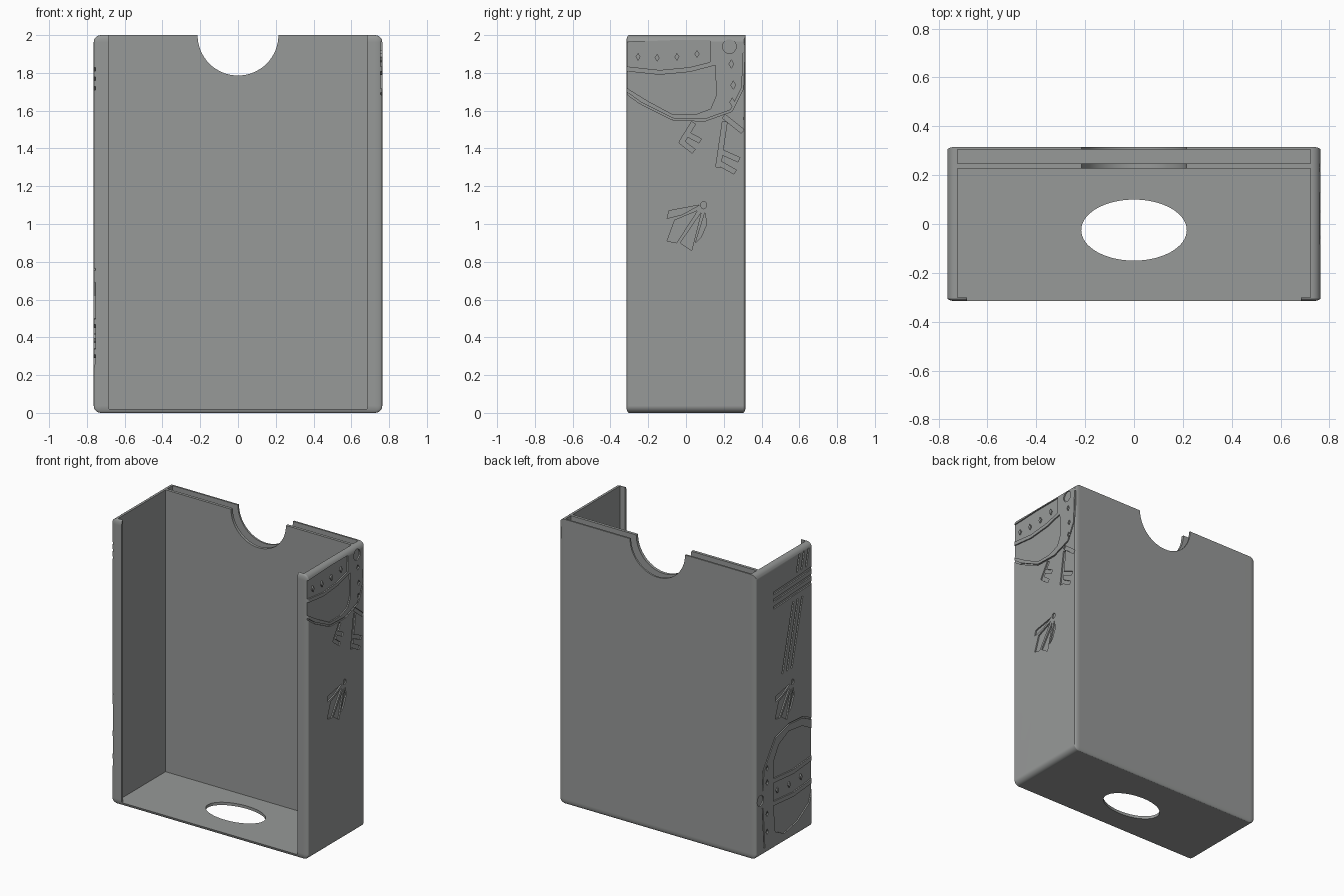
import bpy, bmesh, math
from mathutils import Vector, Matrix

if "Cube" in bpy.data.objects:
    bpy.data.objects.remove(bpy.data.objects["Cube"])

grey = bpy.data.materials.new("plain grey")
grey.use_nodes = True
GREY = (0.31, 0.32, 0.315, 1)
grey.diffuse_color = GREY
grey.node_tree.nodes["Principled BSDF"].inputs["Base Color"].default_value = GREY

HALF_X, HALF_Y, HEIGHT = 0.764, 0.316, 2.0
DEPTH = 0.009          # carving depth


def make_object(name, bm):
    bmesh.ops.recalc_face_normals(bm, faces=bm.faces[:])
    mesh = bpy.data.meshes.new(name)
    bm.to_mesh(mesh)
    bm.free()
    mesh.materials.append(grey)
    obj = bpy.data.objects.new(name, mesh)
    bpy.context.collection.objects.link(obj)
    return obj


def box(name, lo, hi):
    bm = bmesh.new()
    lo, hi = Vector(lo), Vector(hi)
    bmesh.ops.create_cube(bm, size=1, matrix=Matrix.Translation((lo + hi) / 2) @ Matrix.Diagonal((*(hi - lo), 1)))
    return make_object(name, bm)


def cylinder(name, matrix):
    bm = bmesh.new()
    bmesh.ops.create_cone(bm, cap_ends=True, segments=64, radius1=1, radius2=1, depth=1, matrix=matrix)
    return make_object(name, bm)


def carve(target, cutter, self_cut=False):
    mod = target.modifiers.new("cut", 'BOOLEAN')
    mod.operation, mod.solver, mod.object = 'DIFFERENCE', 'EXACT', cutter
    mod.use_self = self_cut
    bpy.context.view_layer.objects.active = target
    bpy.ops.object.modifier_apply(modifier=mod.name)
    bpy.data.objects.remove(cutter)


def prism(bm, outline, x0, x1):
    """Closed prism from a (y, z) outline between two x planes."""
    a = [bm.verts.new((x0, y, z)) for y, z in outline]
    b = [bm.verts.new((x1, y, z)) for y, z in outline]
    bm.faces.new(a)
    bm.faces.new(b[::-1])
    for i in range(len(a)):
        j = (i + 1) % len(a)
        bm.faces.new((a[i], b[i], b[j], a[j]))


def stroke(path, width):
    """Thin four-sided outlines following a path."""
    out = []
    for p, q in zip(path, path[1:]):
        p, q = Vector(p), Vector(q)
        d = (q - p).normalized()
        n = Vector((-d.y, d.x)) * width / 2
        out.append([p + n, q + n, q - n, p - n])
    return out


def ngon(y, z, ry, rz, sides):
    return [(y + ry * math.cos(math.tau * i / sides), z + rz * math.sin(math.tau * i / sides))
            for i in range(sides)]


def studs(points):
    return [ngon(y, z, 0.013, 0.021, 4) for y, z in points]


# Outer shell with softened edges, left square along the top of the back
squash = 0.35
shell_bm = bmesh.new()
bmesh.ops.create_cube(shell_bm, size=1, matrix=Matrix.Translation((0, 0, HEIGHT / 2)) @
                      Matrix.Diagonal((HALF_X * 2, HALF_Y * 2 / squash, HEIGHT, 1)))
soft = [e for e in shell_bm.edges if not all(v.co.y > 0 and v.co.z > 1 for v in e.verts)]
bmesh.ops.bevel(shell_bm, geom=soft, offset=0.038, segments=6, profile=0.5, affect='EDGES')
bmesh.ops.scale(shell_bm, vec=(1, squash, 1), verts=shell_bm.verts[:])
case = make_object("case", shell_bm)

# Main cavity, front opening and narrow rear slot
carve(case, box("cavity", (-0.722, -0.3, 0.02), (0.722, 0.227, 2.2)))
carve(case, box("front_opening", (-0.683, -0.5, 0.02), (0.683, -0.2, 2.2)))
carve(case, box("rear_slot", (-0.722, 0.247, 0.02), (0.722, 0.304, 2.2)))

# Thumb notch in the back and oval hole in the floor
carve(case, cylinder("thumb_notch", Matrix.Translation((0, 0.3, HEIGHT)) @
                     Matrix.Rotation(math.pi / 2, 4, 'X') @ Matrix.Diagonal((0.214, 0.214, 0.3, 1))))
carve(case, cylinder("floor_hole", Matrix.Translation((0, -0.025, 0)) @ Matrix.Diagonal((0.216, 0.125, 0.2, 1))))

# Feather fan, used on both sides
feathers = [
    [(.07, 1.10), (-.09, 1.07), (-.1, 1.03), (-.02, 1.05)],
    [(.06, 1.07), (-.06, 1.02), (-.1, .91), (-.05, .9)],
    [(.08, 1.06), (-.03, .9), (.03, .86)],
    [(.1, 1.06), (.05, .9), (.08, .93), (.11, 1.0)],
    ngon(.093, 1.1, .016, .02, 8),
]

# Right carving: helmet, keys and feathers
right = feathers + [
    [(-.33, 1.963), (-.08, 1.973), (.13, 1.973), (.127, 1.857), (.02, 1.83), (-.14, 1.815), (-.33, 1.836)],
    [(-.33, 1.81), (-.14, 1.79), (.02, 1.805), (.155, 1.84), (.16, 1.68), (.13, 1.61),
     (.05, 1.58), (-.07, 1.58), (-.2, 1.65), (-.33, 1.73)],
    ngon(.23, 1.94, .036, .038, 16),
] + studs([(.24, 1.847), (.25, 1.735), (.245, 1.645)])
right += stroke([(.31, 1.95), (.3, 1.72), (.24, 1.6), (.1, 1.55), (-.07, 1.555), (-.24, 1.64), (-.33, 1.705)], .01)
for path in ([(.04, 1.535), (-.025, 1.43)], [(0, 1.48), (.075, 1.44)], [(-.03, 1.44), (.04, 1.385)],
             [(.205, 1.54), (.17, 1.3)], [(.19, 1.38), (.28, 1.34)], [(.18, 1.32), (.26, 1.275)],
             [(.2, 1.57), (.3, 1.49)]):
    right += stroke(path, .025)

# Left carving: crossed planks, feathers and helmet
left = [[(-y, z) for y, z in f] for f in feathers] + [
    [(.12, .5), (.12, .62), (.06, .72), (-.05, .77), (-.2, .75), (-.33, .68), (-.33, .5), (-.1, .48)],
    [(.12, .47), (-.1, .45), (-.33, .47), (-.33, .34), (-.1, .32), (.12, .34)],
    [(.12, .31), (-.1, .29), (-.33, .31), (-.28, .18), (-.15, .1), (0, .07), (.1, .12)],
    ngon(.265, .4, .036, .038, 16),
] + studs([(.19, .6), (.19, .5), (.19, .28), (.19, .155)])
left += stroke([(.22, .05), (.24, .34)], .01)
left += stroke([(.24, .46), (.23, .6), (.1, .78), (-.05, .82), (-.2, .81), (-.33, .75)], .01)
for drop in (0, .05, .1):
    left += stroke([(.12, 1.8 - drop), (-.33, 1.82 - drop)], .02)
for shift in (-.05, 0, .05):
    left += stroke([(-.22 + shift, 1.97), (-.19 + shift, 1.85)], .014)
    left += stroke([(-.15 + shift, 1.66), (-.03 + shift, 1.2)], .014)

for name, side, shapes in (("right_carving", 1, right), ("left_carving", -1, left)):
    bm = bmesh.new()
    for outline in shapes:
        prism(bm, outline, side * (HALF_X - DEPTH), side * (HALF_X + .05))
    carve(case, make_object(name, bm), True)

# Diamond studs standing inside the helmet bands
for name, side, places in (
        ("right_band_studs", 1, [(-.254, 1.885), (-.153, 1.88), (-.048, 1.885), (.058, 1.9)]),
        ("left_band_studs", -1, [(.07, .4), (-.06, .39), (-.19, .395)])):
    bm = bmesh.new()
    for outline in studs(places):
        prism(bm, outline, side * (HALF_X - DEPTH - .003), side * HALF_X)
    make_object(name, bm)

# Smooth fillets, crisp corners
bpy.ops.object.select_all(action='DESELECT')
case.select_set(True)
bpy.context.view_layer.objects.active = case
bpy.ops.object.shade_smooth_by_angle(angle=math.radians(30))
normals = case.modifiers.new("even_normals", 'WEIGHTED_NORMAL')
normals.keep_sharp = True
